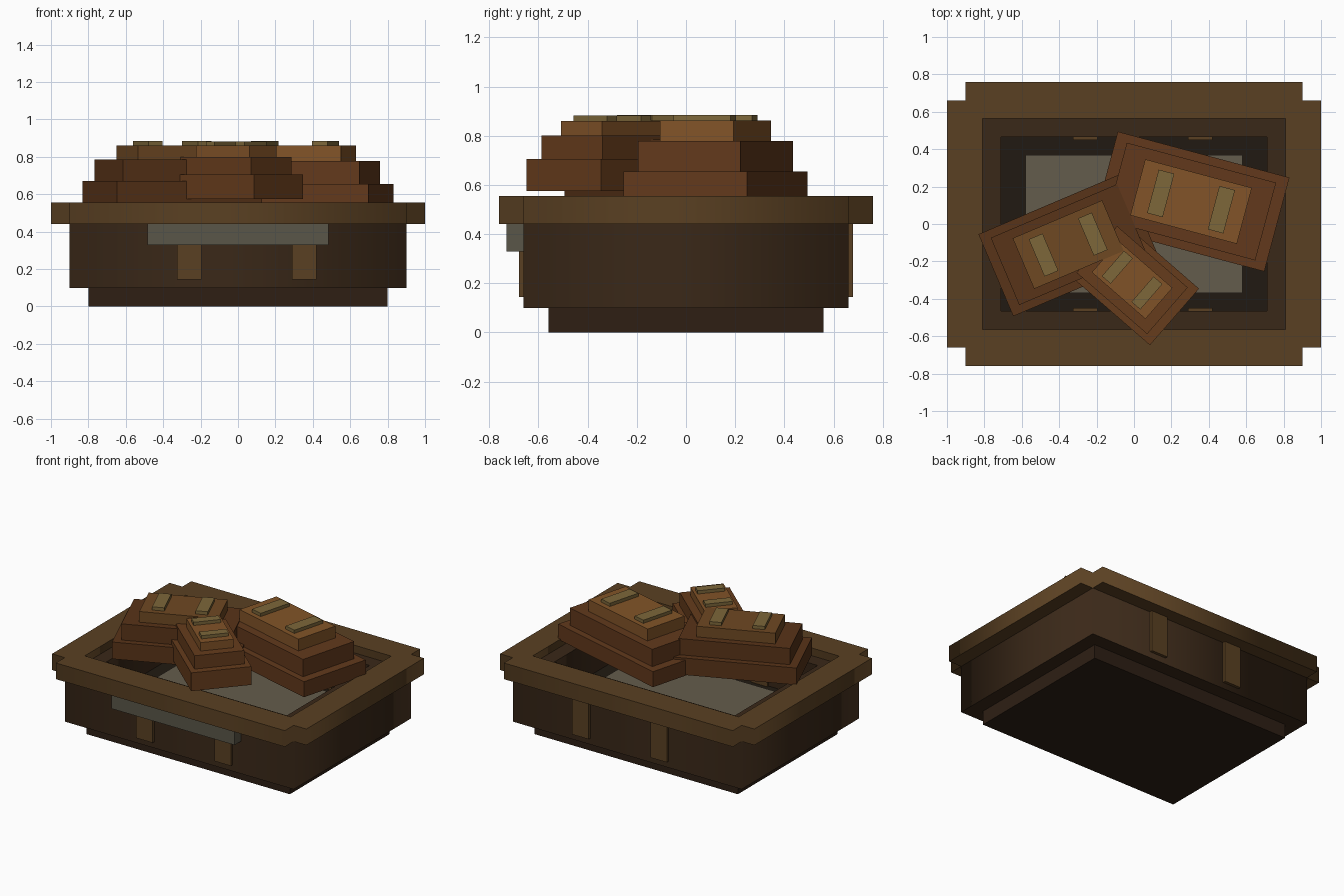
import bpy
from math import radians, cos, sin

if "Cube" in bpy.data.objects:
    bpy.data.objects.remove(bpy.data.objects["Cube"])


def mat(name, hexcol):
    # sRGB hex to linear diffuse colour
    c = [int(hexcol[i:i + 2], 16) / 255 for i in (0, 2, 4)]
    m = bpy.data.materials.new(name)
    m.diffuse_color = [((v + 0.055) / 1.055) ** 2.4 for v in c] + [1]
    m.use_nodes = True
    m.node_tree.nodes["Principled BSDF"].inputs["Base Color"].default_value = m.diffuse_color
    return m


DARK = mat("dark_wood", "2e1f14")
BODY = mat("body_wood", "3a2818")
RIM = mat("rim_wood", "5a4022")
INSIDE = mat("inside_black", "211a12")
GREY = mat("tray_grey", "645c4c")
PLATE = mat("plate_grey", "5a5648")
LABEL = mat("label", "7d673a")
CRUST_A = mat("crust_warm", "62391c")
TOP_A = mat("top_warm", "825428")
CRUST_B = mat("crust_deep", "583318")
TOP_B = mat("top_deep", "6e4822")
CRUST_C = mat("crust_small", "663c1c")
TOP_C = mat("top_small", "805227")


def box(name, m, center, half, z0, z1, angle=0):
    """Upright box given xy centre, xy half sizes, z range and turn."""
    bpy.ops.mesh.primitive_cube_add(
        size=1, location=(center[0], center[1], (z0 + z1) / 2),
        rotation=(0, 0, radians(angle)))
    o = bpy.context.object
    o.name = name
    o.scale = (half[0] * 2, half[1] * 2, z1 - z0)
    o.data.materials.append(m)
    return o


def ring(name, m, outer, inner, z0, z1):
    """Extruded outline with a hole."""
    c = bpy.data.curves.new(name, 'CURVE')
    c.dimensions = '2D'
    c.fill_mode = 'BOTH'
    c.extrude = (z1 - z0) / 2
    for pts in (outer, inner):
        s = c.splines.new('POLY')
        s.points.add(len(pts) - 1)
        for p, (x, y) in zip(s.points, pts):
            p.co = (x, y, 0, 1)
        s.use_cyclic_u = True
    o = bpy.data.objects.new(name, c)
    bpy.context.collection.objects.link(o)
    o.location.z = (z0 + z1) / 2
    c.materials.append(m)
    bpy.ops.object.select_all(action='DESELECT')
    o.select_set(True)
    bpy.context.view_layer.objects.active = o
    bpy.ops.object.convert(target='MESH')


def rect(x, y):
    return [(-x, -y), (x, -y), (x, y), (-x, y)]


# Crate: foot, walls, floor, notched rim
box("foot", DARK, (0, 0), (0.8, 0.56), 0, 0.1)
ring("walls", BODY, rect(0.9, 0.66), rect(0.71, 0.465), 0.1, 0.5)
box("floor", INSIDE, (0, 0), (0.71, 0.465), 0.1, 0.25)
box("tray_liner", GREY, (0, 0), (0.58, 0.37), 0.24, 0.28)
notched = [(-0.9, -0.76), (0.9, -0.76), (0.9, -0.66), (1, -0.66), (1, 0.66), (0.9, 0.66),
           (0.9, 0.76), (-0.9, 0.76), (-0.9, 0.66), (-1, 0.66), (-1, -0.66), (-0.9, -0.66)]
ring("rim", RIM, notched, rect(0.81, 0.565), 0.44, 0.555)

# Straps through front and back walls, and the front plate
for side, sy in (("front", -1), ("back", 1)):
    for i, x in enumerate((-0.26, 0.355)):
        box(f"{side}_strap_{i + 1}", RIM, (x, sy * 0.565), (0.065, 0.115), 0.145, 0.445)
box("front_plate", PLATE, (0, -0.695), (0.485, 0.035), 0.33, 0.55)


def loaf(name, center, angle, halves, levels, crust, top, strip, offset):
    """Stepped block of three layers with two labels on top."""
    for part, m, h, z0, z1 in zip(("lower", "middle", "top"), (crust, crust, top),
                                  halves, levels, levels[1:]):
        box(f"{name}_{part}", m, center, h, z0, z1, angle)
    a = radians(angle)
    for i, d in enumerate((-offset, offset)):
        p = (center[0] + d * cos(a), center[1] + d * sin(a))
        box(f"{name}_label_{i + 1}", LABEL, p, strip, levels[3] - 0.01, levels[3] + 0.023, angle)


# Three loaves piled in the crate
loaf("right_loaf", (0.305, 0.12), -15, [(0.475, 0.26), (0.413, 0.215), (0.295, 0.155)],
     (0.545, 0.655, 0.778, 0.862), CRUST_A, TOP_A, (0.043, 0.12), 0.168)
loaf("left_loaf", (-0.352, -0.11), 23, [(0.42, 0.238), (0.367, 0.195), (0.26, 0.147)],
     (0.55, 0.67, 0.785, 0.861), CRUST_B, TOP_B, (0.04, 0.108), 0.143)
loaf("small_loaf", (-0.01, -0.3), -41, [(0.3, 0.2), (0.25, 0.165), (0.19, 0.11)],
     (0.575, 0.705, 0.8, 0.86), CRUST_C, TOP_C, (0.031, 0.09), 0.105)
